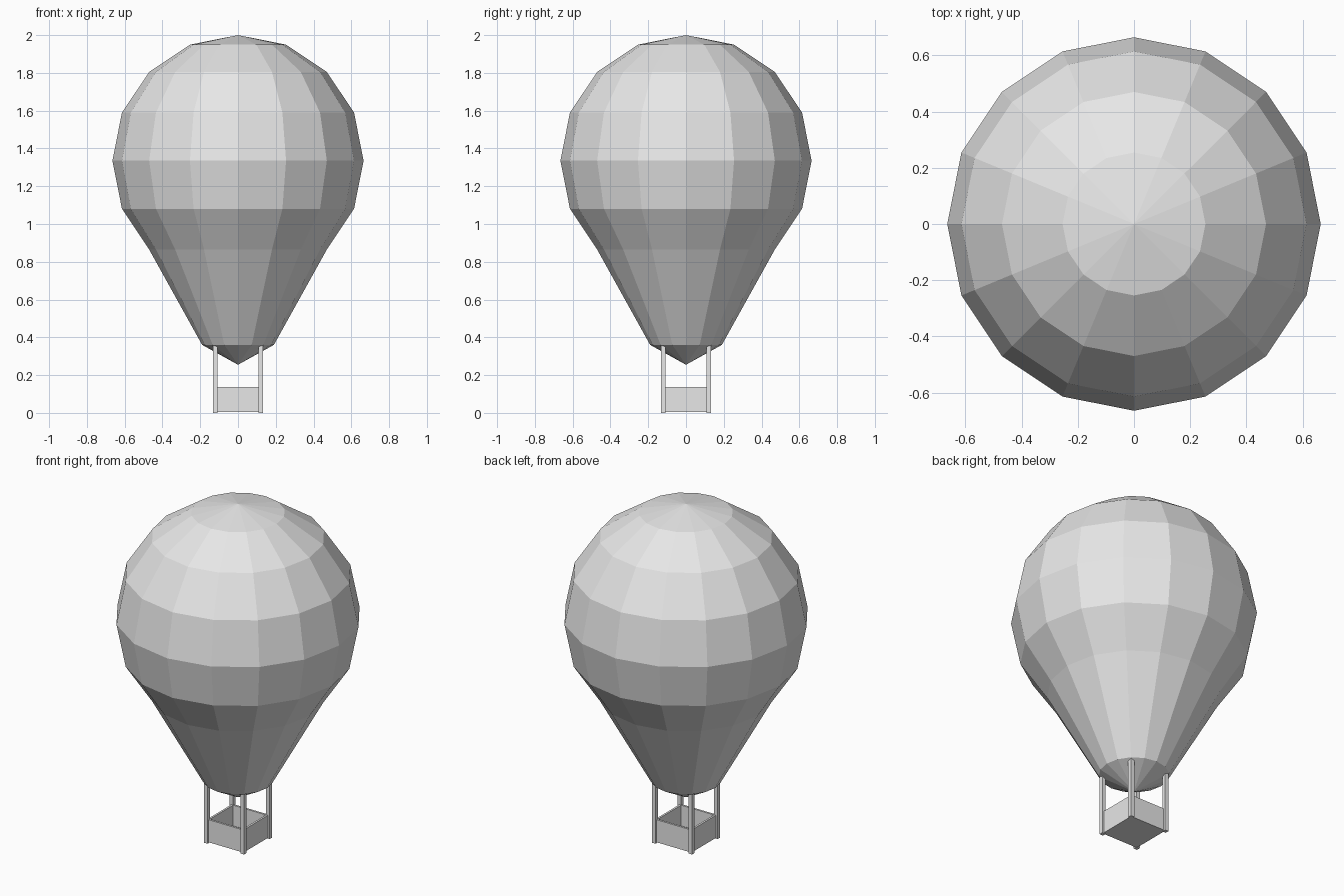
import bpy
import bmesh
from math import cos, sin, pi

cube = bpy.data.objects.get("Cube")
if cube:
    bpy.data.objects.remove(cube, do_unlink=True)

grey = bpy.data.materials.new("light grey")
grey.use_nodes = True
GREY = (0.8, 0.8, 0.8, 1)
grey.diffuse_color = GREY
grey.node_tree.nodes["Principled BSDF"].inputs["Base Color"].default_value = GREY


def finish(name, bm):
    bmesh.ops.recalc_face_normals(bm, faces=bm.faces)
    mesh = bpy.data.meshes.new(name)
    bm.to_mesh(mesh)
    bm.free()
    mesh.materials.append(grey)
    obj = bpy.data.objects.new(name, mesh)
    bpy.context.scene.collection.objects.link(obj)
    return obj


def box(name, center, size):
    bm = bmesh.new()
    bmesh.ops.create_cube(bm, size=1)
    for v in bm.verts:
        v.co = [c + s * p for c, s, p in zip(center, size, v.co)]
    return finish(name, bm)


# Envelope: faceted sphere with its lower rings drawn down to a narrow mouth
SIDES, BANDS, RADIUS, CENTER = 16, 8, 0.665, 1.335
profile = [(RADIUS * sin(pi * i / BANDS), CENTER + RADIUS * cos(pi * i / BANDS))
           for i in range(1, BANDS - 1)]
profile.append((0.19, 0.36))
bm = bmesh.new()
rings = [[bm.verts.new((r * cos(2 * pi * k / SIDES), r * sin(2 * pi * k / SIDES), z))
          for k in range(SIDES)] for r, z in profile]
top = bm.verts.new((0, 0, CENTER + RADIUS))
bottom = bm.verts.new((0, 0, 0.255))
for k in range(SIDES):
    n = (k + 1) % SIDES
    bm.faces.new((top, rings[0][k], rings[0][n]))
    bm.faces.new((bottom, rings[-1][n], rings[-1][k]))
    for upper, lower in zip(rings, rings[1:]):
        bm.faces.new((upper[k], lower[k], lower[n], upper[n]))
finish("envelope", bm)

# Basket: floor and four thin walls, open at the top
HALF, WALL, RIM = 0.12, 0.012, 0.138
box("basket_floor", (0, 0, 0.01), (2 * HALF, 2 * HALF, 0.012))
for side, s in (("right", -1), ("left", 1)):
    box(side + "_basket_wall", (s * (HALF - WALL / 2), 0, RIM / 2 + 0.002),
        (WALL, 2 * HALF, RIM - 0.004))
for side, s in (("front", -1), ("back", 1)):
    box(side + "_basket_wall", (0, s * (HALF - WALL / 2), RIM / 2 + 0.002),
        (2 * HALF - 2 * WALL, WALL, RIM - 0.004))

# Corner posts joining the basket to the envelope
for yname, sy in (("front", -1), ("back", 1)):
    for xname, sx in (("right", -1), ("left", 1)):
        box(f"{yname}_{xname}_post", (sx * HALF, sy * HALF, 0.18), (0.023, 0.023, 0.36))
